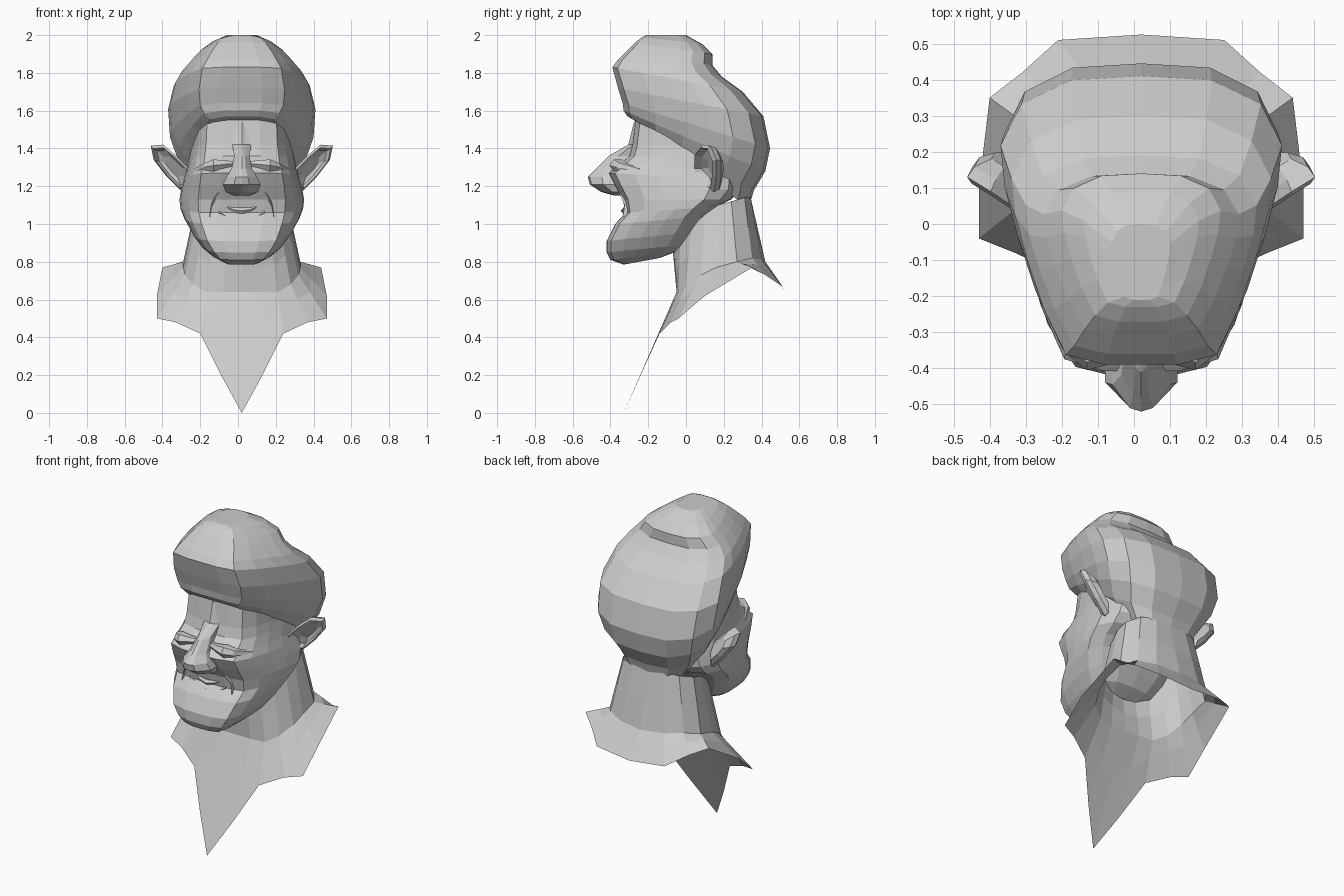
import bpy, bmesh
from mathutils import Vector

old = bpy.data.objects.get("Cube")
if old:
    bpy.data.objects.remove(old, do_unlink=True)

CX = 0.02
grey = bpy.data.materials.new("plain grey")
grey.use_nodes = True
COLOUR = (0.6, 0.6, 0.6, 1)
grey.diffuse_color = COLOUR
grey.node_tree.nodes["Principled BSDF"].inputs["Base Color"].default_value = COLOUR


def loft(name, rings, capped=True):
    """Skin a list of equal closed rings of points."""
    bm = bmesh.new()
    rows = [[bm.verts.new((x + CX, y, z)) for x, y, z in r] for r in rings]
    n = len(rows[0])
    for a, b in zip(rows, rows[1:]):
        for i in range(n):
            j = (i + 1) % n
            bm.faces.new((a[i], a[j], b[j], b[i]))
    if capped:
        bm.faces.new(rows[0][::-1])
        bm.faces.new(rows[-1])
    bmesh.ops.recalc_face_normals(bm, faces=bm.faces)
    me = bpy.data.meshes.new(name)
    bm.to_mesh(me)
    bm.free()
    me.materials.append(grey)
    ob = bpy.data.objects.new(name, me)
    bpy.context.collection.objects.link(ob)


def mirror_half(half):
    """Close a half outline that starts and ends on the centre plane."""
    return half + [(-x, y, z) for x, y, z in half[-2:0:-1]]


# Plan outlines from front to back: hair is widest behind, face is full in front
HAIR_PLAN = [(0, -1), (.28, -1), (.58, -.92), (.75, -.55), (.88, -.15),
             (.97, .2), (1, .5), (.85, .8), (.5, .97), (0, 1)]
FACE_PLAN = [(0, -1), (.36, -.99), (.7, -.9), (.85, -.6), (.93, -.25),
             (.98, .1), (1, .5), (.85, .8), (.5, .97), (0, 1)]


def plan_ring(plan, z_front, z_back, y_front, y_back, width):
    half = []
    for u, v in plan:
        t = (v + 1) / 2
        half.append((u * width, y_front + t * (y_back - y_front),
                     z_front + t * (z_back - z_front)))
    return mirror_half(half)


# Hair: tall swept volume sloping back from the crown to the nape
loft("hair", [plan_ring(HAIR_PLAN, *r) for r in [
    (1.52, 1.08, -.20, .33, .22), (1.57, 1.18, -.31, .36, .29),
    (1.60, 1.28, -.33, .42, .345), (1.64, 1.40, -.335, .445, .38),
    (1.72, 1.57, -.36, .41, .39), (1.83, 1.70, -.39, .30, .36),
    (1.87, 1.78, -.36, .19, .32), (1.92, 1.84, -.31, .14, .27),
    (1.96, 1.90, -.27, .14, .22), (1.99, 1.95, -.23, .09, .16),
    (2.0, 2.0, -.21, .0, .08)]])

# Face: chin, jaw, pinched mouth level, cheek ridge and set-back forehead
loft("face", [plan_ring(FACE_PLAN, *r) for r in [
    (.785, .82, -.33, -.14, .1), (.81, .85, -.40, -.06, .16),
    (.85, .89, -.42, .01, .21), (.91, .96, -.42, .06, .26),
    (1.0, 1.04, -.375, .11, .305), (1.06, 1.09, -.32, .16, .325),
    (1.13, 1.13, -.335, .24, .33), (1.2, 1.18, -.375, .29, .32),
    (1.27, 1.23, -.41, .30, .305), (1.31, 1.29, -.36, .28, .29),
    (1.36, 1.35, -.30, .25, .28), (1.42, 1.4, -.285, .25, .27),
    (1.58, 1.5, -.265, .25, .26)]])

# Neck flaring into an open collar sheet with a long front point
neck_top = [(0, -.07, .86), (.08, -.06, .88), (.15, -.03, .93), (.2, .03, .99), (.23, .1, 1.05),
            (.24, .17, 1.1), (.24, .24, 1.12), (.19, .31, 1.14), (.1, .34, 1.15), (0, .34, 1.15)]
neck_low = [(0, -.05, .64), (.1, -.05, .64), (.19, -.04, .64), (.26, 0, .68), (.3, .08, .73),
            (.31, .16, .77), (.31, .27, .8), (.25, .35, .82), (.15, .4, .81), (0, .42, .8)]
collar = [(0, -.33, 0), (.11, -.24, .2), (.22, -.14, .42), (.35, -.08, .48), (.45, -.04, .5),
          (.45, .1, .62), (.42, .35, .77), (.33, .42, .73), (.23, .51, .67), (0, .525, .65)]


def blend(a, b, t):
    return [tuple(Vector(p).lerp(Vector(q), t)) for p, q in zip(a, b)]


loft("neck_and_collar", [mirror_half(h) for h in (
    neck_top, blend(neck_top, neck_low, .5), neck_low,
    blend(neck_low, collar, .4), collar)], capped=False)

# Nose: bridge swelling to a tip with wide wings (z, ridge y, base y, width)
nose = []
for z, ridge, base, w in [(1.54, -.275, -.24, .05), (1.42, -.305, -.25, .05),
                          (1.36, -.41, -.28, .04), (1.29, -.48, -.33, .055),
                          (1.25, -.52, -.34, .08), (1.21, -.51, -.34, .1),
                          (1.17, -.45, -.31, .085), (1.15, -.38, -.3, .04)]:
    mid = (ridge * 1.4 + base) / 2.4
    nose.append(mirror_half([(0, ridge, z), (w * .4, ridge + .01, z),
                             (w, mid, z), (w, base, z), (0, base, z)]))
loft("nose", nose)


def tube(name, path, height, depth):
    """Six-sided tapering strip along a path."""
    shape = [(-1, 0), (-.5, .8), (.5, .8), (1, 0), (.5, -.8), (-.5, -.8)]
    last = len(path) - 1
    rings = []
    for i, (x, y, z) in enumerate(path):
        s = .4 + .6 * (1 - abs(2 * i / last - 1))
        rings.append([(x, y + a * depth * s, z + b * height * s) for a, b in shape])
    loft(name, rings)


# Smiling lips
for name, drop, push in (("upper_lip", 0, -.32), ("lower_lip", .05, -.33)):
    tube(name, [(x, push + abs(x) * .12, 1.07 - drop + 3 * x * x)
                for x in (-.12, -.08, -.04, 0, .04, .08, .12)], .02, .025)

# Ear outline, cupped towards the front
EAR = [(.28, .04, 1.29), (.36, .04, 1.37), (.42, .08, 1.42), (.485, .12, 1.415),
       (.47, .15, 1.34), (.4, .15, 1.25), (.32, .14, 1.17), (.27, .08, 1.2)]


def ear_ring(scale, shift, side):
    c = sum((Vector(p) for p in EAR), Vector()) / len(EAR)
    pts = [c + (Vector(p) - c) * scale + Vector((-shift * .3, shift, 0)) for p in EAR]
    return [(p.x * side, p.y, p.z) for p in pts]


for label, s in (("left", 1), ("right", -1)):
    loft(label + "_ear", [ear_ring(k, d, s) for k, d in (
        (.45, .045), (.75, .03), (.85, -.005), (1, .01), (.9, .04), (.55, .07))])
    # Squinting lid folded over the cheek ridge
    tube(label + "_eyelid", [(s * x, y, z) for x, y, z in (
        (.04, -.35, 1.32), (.1, -.36, 1.315), (.15, -.36, 1.31),
        (.2, -.335, 1.3), (.25, -.24, 1.28))], .04, .045)
    # Fold from nose wing down past the mouth corner
    tube(label + "_cheek_fold", [(s * x, y, z) for x, y, z in (
        (.07, -.355, 1.2), (.13, -.335, 1.16), (.16, -.31, 1.1),
        (.17, -.325, 1.04))], .02, .02)
